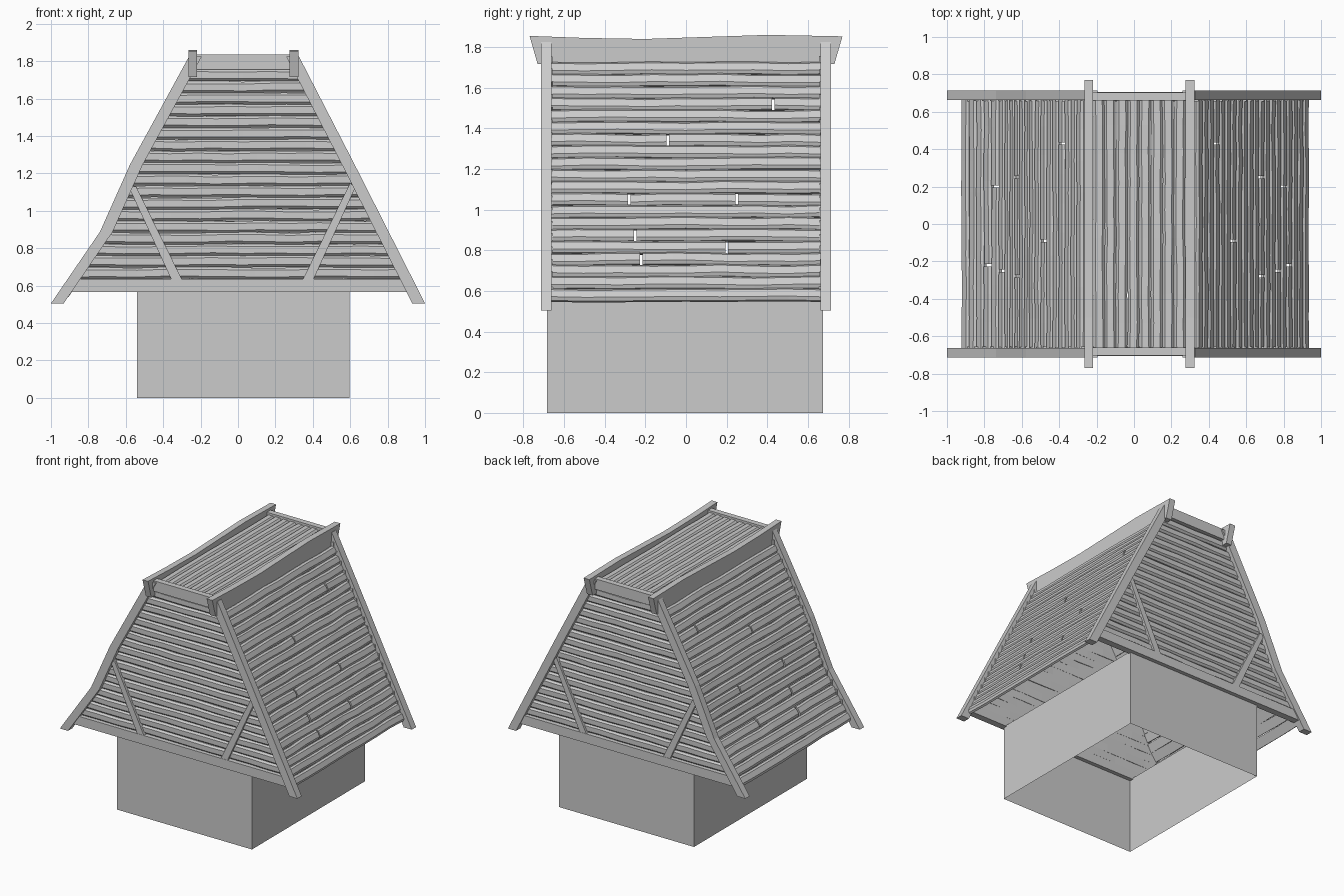
import bpy, bmesh, random
from mathutils import Vector

random.seed(4)
if "Cube" in bpy.data.objects:
    bpy.data.objects.remove(bpy.data.objects["Cube"])

grey = bpy.data.materials.new("weathered_grey")
grey.use_nodes = True
COLOUR = (0.6, 0.6, 0.6, 1)
grey.diffuse_color = COLOUR
grey.node_tree.nodes["Principled BSDF"].inputs["Base Color"].default_value = COLOUR


def finish(name, bm):
    bmesh.ops.recalc_face_normals(bm, faces=bm.faces)
    mesh = bpy.data.meshes.new(name)
    bm.to_mesh(mesh)
    bm.free()
    mesh.materials.append(grey)
    obj = bpy.data.objects.new(name, mesh)
    bpy.context.collection.objects.link(obj)
    return obj


def loft(bm, rings):
    """Skin closed rings of points and cap both ends."""
    rows = [[bm.verts.new(p) for p in ring] for ring in rings]
    count = len(rows[0])
    for a, b in zip(rows, rows[1:]):
        for i in range(count):
            j = (i + 1) % count
            bm.faces.new((a[i], a[j], b[j], b[i]))
    bm.faces.new(rows[0])
    bm.faces.new(rows[-1])


def prism(name, outline, axis, lo, hi):
    """Extrude an outline (x,z for axis y, or y,z for axis x)."""
    bm = bmesh.new()
    place = (lambda p, d: (p[0], d, p[1])) if axis == "y" else (lambda p, d: (d, p[0], p[1]))
    loft(bm, [[place(p, d) for p in outline] for d in (lo, hi)])
    return finish(name, bm)


# Board section: flat face with eased edges, as fractions of width and thickness
SECTION = [(-.5, -.5), (-.5, .05), (-.28, .5), (.3, .5), (.5, .05), (.5, -.5)]


def board(bm, start, end, across, normal, width, thick, wobble=.004):
    """Add a slightly warped board running from start to end."""
    start, end = Vector(start), Vector(end)
    steps = max(1, round((end - start).length / .16))
    rings = []
    for i in range(steps + 1):
        centre = start.lerp(end, i / steps)
        centre += across * random.uniform(-wobble, wobble)
        centre += normal * random.uniform(-wobble, wobble) * .5
        rings.append([centre + across * u * width + normal * v * thick for u, v in SECTION])
    loft(bm, rings)


# Outer roof lines of the two slopes, from eave to ridge
LEFT = [(1, .505), (.612, 1.27), (.326, 1.825)]
RIGHT = [(-1, .505), (-.738, .888), (-.578, 1.246), (-.262, 1.825)]
RAFTER = .068


def slope_x(line, z):
    for (x0, z0), (x1, z1) in zip(line, line[1:]):
        if z <= z1:
            break
    return x0 + (x1 - x0) * (z - z0) / (z1 - z0)


# Open hollow base walls
bm = bmesh.new()
corners = [(-.54, -.685), (.597, -.685), (.597, .675), (-.54, .675)]
low = [bm.verts.new((x, y, 0)) for x, y in corners]
high = [bm.verts.new((x, y, .575)) for x, y in corners]
for i in range(4):
    j = (i + 1) % 4
    bm.faces.new((low[i], low[j], high[j], high[i]))
finish("base_walls", bm)

# Timber frame of each gable
for end, sign in (("front", -1), ("back", 1)):
    ys = sorted((sign * .662, sign * .714))
    for side, line, s in (("left", LEFT, 1), ("right", RIGHT, -1)):
        inner = [(x - s * RAFTER, z) for x, z in reversed(line)]
        prism(f"{end}_{side}_rafter", line + inner, "y", *ys)

    tie = [(slope_x(RIGHT, .565) + .04, .565), (slope_x(LEFT, .565) - .04, .565),
           (slope_x(LEFT, .635) - .04, .635), (slope_x(RIGHT, .635) + .04, .635)]
    prism(f"{end}_tie_beam", tie, "y", *sorted((sign * .655, sign * .705)))
    ys = sorted((sign * .66, sign * .703))
    prism(f"{end}_right_brace",
          [(-.355, .63), (-.298, .63), (-.545, 1.13), (-.585, 1.13)], "y", *ys)
    prism(f"{end}_left_brace",
          [(.345, .63), (.402, .63), (.625, 1.12), (.6, 1.15)], "y", *ys)
    prism(f"{end}_top_beam",
          [(-.225, 1.755), (.28, 1.755), (.28, 1.835), (-.225, 1.835)],
          "y", *sorted((sign * .66, sign * .703)))

    # Gable boards between the rafters
    bm = bmesh.new()
    courses, bottom, top = 18, .635, 1.755
    pitch = (top - bottom) / courses
    for i in range(courses):
        z = bottom + pitch * (i + .5)
        y = sign * .672
        board(bm, (slope_x(RIGHT, z) + .034, y, z), (slope_x(LEFT, z) - .034, y, z),
              Vector((0, -sign * .0, 1)), Vector((0, sign, 0)), pitch * 1.0, .03, .003)
    finish(f"{end}_gable_boards", bm)

# Sagging ridge beams with raked ends
ridge = [(-.73, 1.716), (.73, 1.716), (.77, 1.853), (.4, 1.86), (.1, 1.85),
         (-.2, 1.84), (-.5, 1.845), (-.77, 1.855)]
prism("left_ridge_beam", ridge, "x", .275, .323)
prism("right_ridge_beam", ridge, "x", -.265, -.219)

# Side slope boards, some split by a narrow joint (course: joint positions)
JOINTS = {16: [.43], 13: [-.09], 8: [-.28, .25], 5: [-.25], 4: [.2], 3: [-.22]}
courses, bottom, top = 20, .572, 1.745
pitch = (top - bottom) / courses
for side, line, s in (("left", LEFT, 1), ("right", RIGHT, -1)):
    bm = bmesh.new()
    for i in range(courses):
        z0 = bottom + pitch * i
        z1 = z0 + pitch
        foot = Vector((slope_x(line, z0), 0, z0))
        head = Vector((slope_x(line, z1), 0, z1))
        across = (head - foot).normalized()
        normal = Vector((s * across.z, 0, -s * across.x))
        centre = (foot + head) / 2 - normal * .042
        stops = [-.672] + JOINTS.get(i, []) + [.672]
        for a, b in zip(stops, stops[1:]):
            a += .006 if a > -.67 else 0
            b -= .006 if b < .67 else 0
            board(bm, centre + Vector((0, a, 0)), centre + Vector((0, b, 0)),
                  across, normal, (head - foot).length, .028)
    finish(f"{side}_slope_boards", bm)

# Flat top boards between the ridge beams
bm = bmesh.new()
courses = 8
pitch = (.275 + .219) / courses
for i in range(courses):
    x = -.219 + pitch * (i + .5)
    board(bm, (x, -.68, 1.805), (x, .68, 1.805), Vector((1, 0, 0)), Vector((0, 0, 1)),
          pitch, .03, .003)
finish("top_boards", bm)
